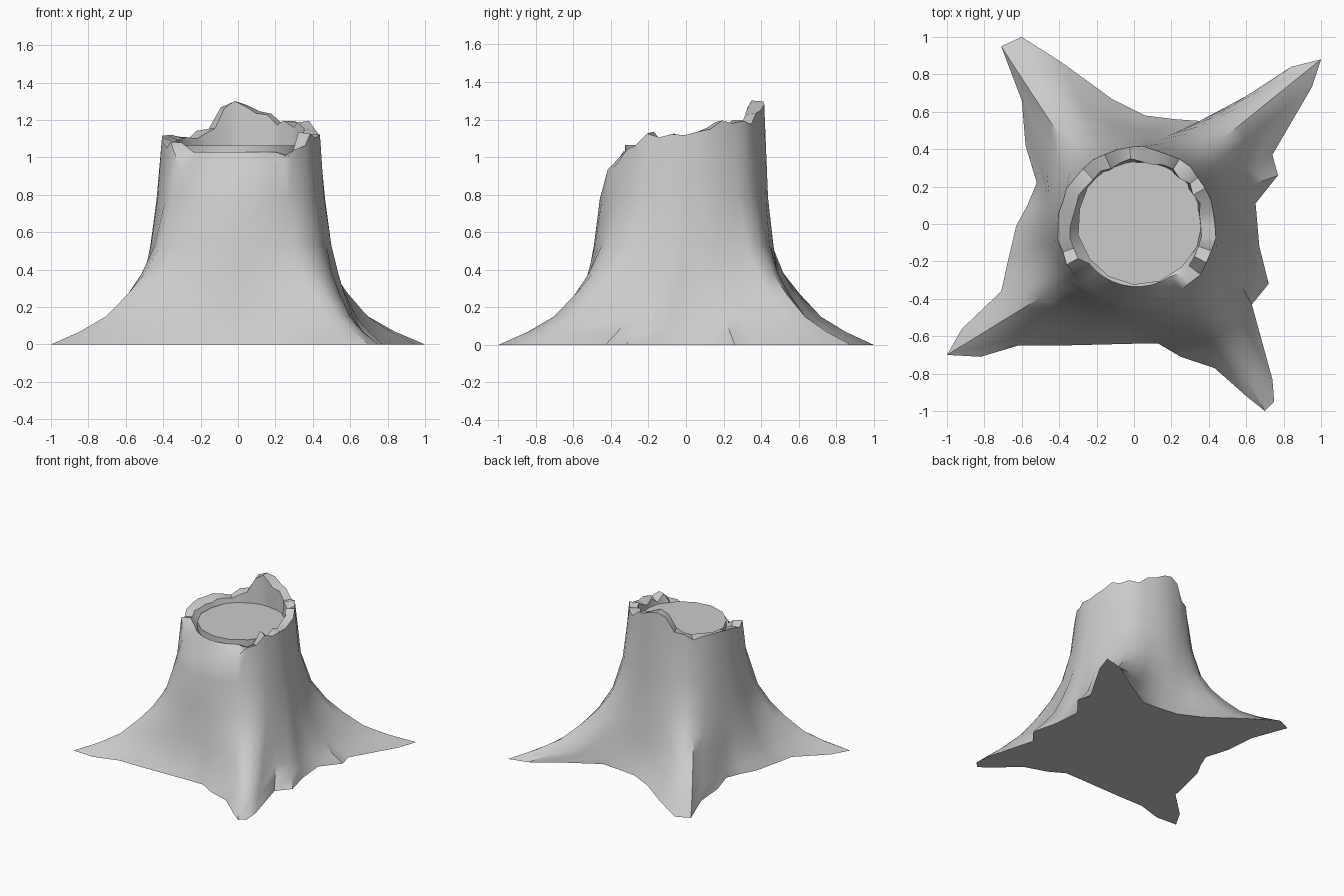
import bpy, bmesh, math, random

if "Cube" in bpy.data.objects:
    bpy.data.objects.remove(bpy.data.objects["Cube"])

random.seed(4)

# Outline of the roots on the ground, counter-clockwise from the right side
ROOTS = [(.65, .11), (.77, .26), (.74, .37), (.95, .73), (1, .88), (.84, .84), (.63, .70),
         (.37, .55), (.22, .56), (.06, .58), (-.12, .67), (-.38, .86), (-.60, 1), (-.71, .95),
         (-.60, .66), (-.58, .42), (-.52, .22), (-.57, .10), (-.63, -.01), (-.67, -.18),
         (-.71, -.36), (-.92, -.56), (-1, -.70), (-.82, -.71), (-.62, -.65), (-.40, -.65),
         (-.20, -.645), (0, -.64), (.13, -.64), (.25, -.71), (.43, -.77), (.60, -.92),
         (.70, -1), (.75, -.95), (.74, -.83), (.63, -.43), (.72, -.32), (.67, -.12)]
N = len(ROOTS)
ANGLES = [math.radians(10 + 360 * i / N) for i in range(N)]

# Height, share of root outline, trunk radius
LEVELS = [(0, 1, .5), (.07, .75, .49), (.15, .54, .48), (.27, .36, .475),
          (.38, .22, .475), (.53, .10, .465), (.78, .025, .445)]

# Height of the broken bark edge by angle in degrees
RIM = [(0, 1.13), (15, 1.15), (30, 1.19), (45, 1.19), (55, 1.17), (66, 1.22), (85, 1.27),
       (91, 1.25), (96, 1.29), (108, 1.26), (115, 1.15), (122, 1.17), (132, 1.09), (150, 1.13),
       (165, 1.10), (180, 1.12), (195, 1.05), (208, 1.10), (222, .90), (242, .87), (270, .88),
       (285, .92), (300, .97), (310, 1.03), (320, 1.05), (330, 1.12), (340, 1.11), (350, 1.13),
       (360, 1.13)]


def rim_height(a):
    d = math.degrees(a) % 360
    for (d0, z0), (d1, z1) in zip(RIM, RIM[1:]):
        if d0 <= d <= d1:
            return z0 + (z1 - z0) * (d - d0) / (d1 - d0)


def polar(r, a, cx=.015, cy=-.01):
    return cx + r * math.cos(a), cy + r * math.sin(a)


def finish(bm, name, angle):
    bmesh.ops.recalc_face_normals(bm, faces=bm.faces)
    mesh = bpy.data.meshes.new(name)
    bm.to_mesh(mesh)
    bm.free()
    obj = bpy.data.objects.new(name, mesh)
    bpy.context.collection.objects.link(obj)
    bpy.ops.object.select_all(action='DESELECT')
    obj.select_set(True)
    bpy.context.view_layer.objects.active = obj
    bpy.ops.object.shade_smooth_by_angle(angle=math.radians(angle))


# Bark with flared roots
bm = bmesh.new()
rings = []
for z, w, r in LEVELS:
    ring = []
    for a, (rx, ry) in zip(ANGLES, ROOTS):
        x, y = polar(r, a)
        ring.append(bm.verts.new((x + (rx - x) * w, y + (ry - y) * w, z)))
    rings.append(ring)

# Splintered rim: outer edge, inner edge and inner wall
outer, inner, wall = [], [], []
for a in ANGLES:
    z = rim_height(a) + random.uniform(-.015, .015)
    front = z < 1
    outer.append(bm.verts.new((*polar(.422 + random.uniform(-.008, .008), a), z)))
    zi = 1.03 if front else z + random.uniform(-.03, .01)
    ri = .325 if front else .35 + random.uniform(-.015, .015)
    inner.append(bm.verts.new((*polar(ri, a), zi)))
    wall.append(bm.verts.new((*polar(.32, a, .03, .01), 1.0)))
rings += [outer, inner, wall]

for low, high in zip(rings, rings[1:]):
    for i in range(N):
        j = (i + 1) % N
        bm.faces.new((low[i], low[j], high[j], high[i]))
bm.faces.new(rings[0])
bm.faces.new(wall)
finish(bm, "bark_and_roots", 40)

# Flat heartwood disc inside the rim
bm = bmesh.new()
low, high = [], []
for i in range(15):
    x, y = polar(.335 + random.uniform(-.008, .008), math.tau * i / 15, .035, .012)
    low.append(bm.verts.new((x, y, .98)))
    high.append(bm.verts.new((x, y, 1.065)))
for i in range(15):
    j = (i + 1) % 15
    bm.faces.new((low[i], low[j], high[j], high[i]))
bm.faces.new(low)
bm.faces.new(high)
finish(bm, "heartwood", 30)
